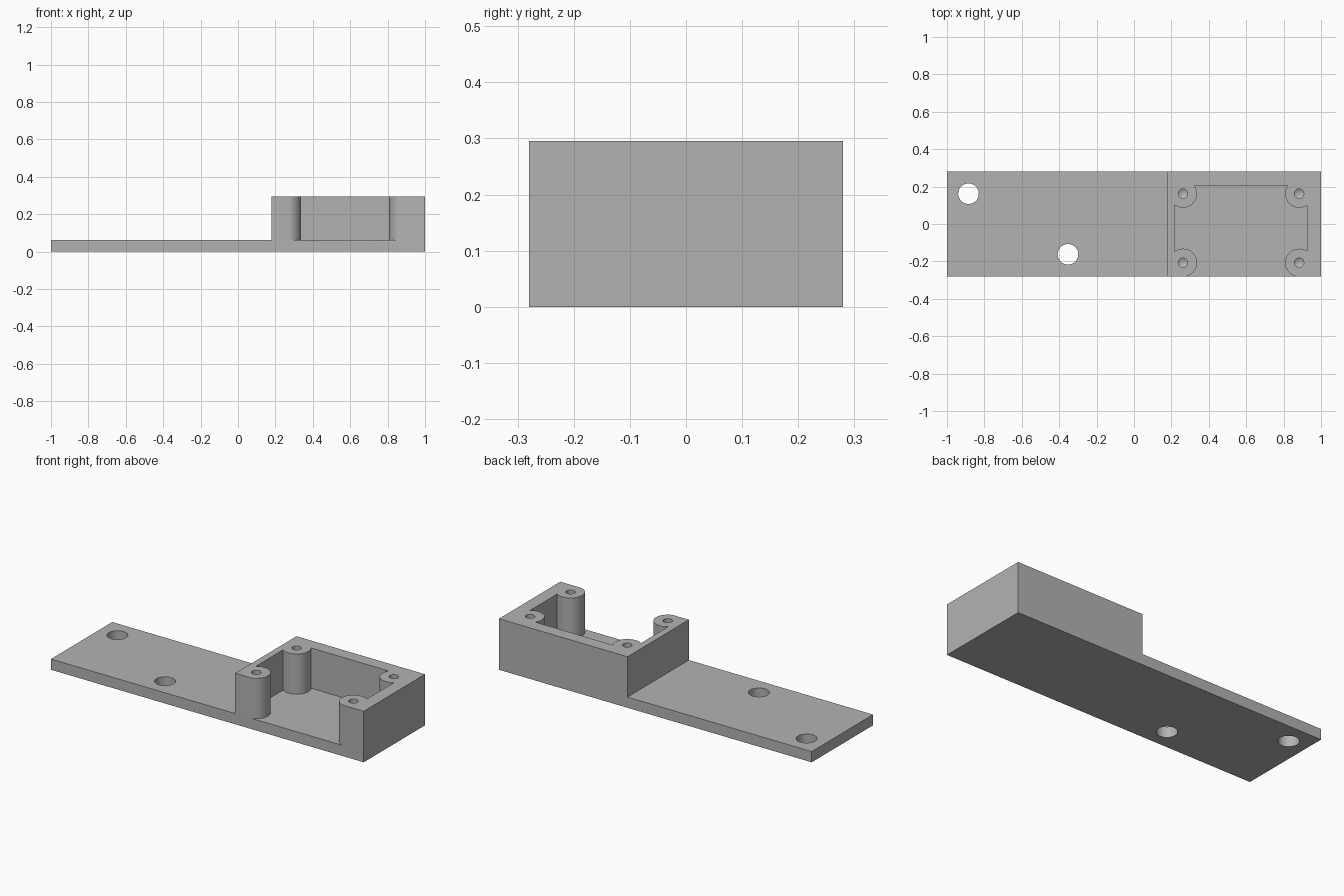
import bpy, bmesh
from math import sin, cos, pi, asin, acos

old = bpy.data.objects.get("Cube")
if old:
    bpy.data.objects.remove(old, do_unlink=True)

LENGTH, HALF_Y = 1.0, 0.28
FLOOR, TOP = 0.062, 0.295
BLOCK_X = 0.178                                # where the raised housing starts
IN_L, IN_R, IN_BACK = 0.217, 0.926, 0.205      # pocket walls
POST_X, POST_Y, POST_R = (0.262, 0.883), (-0.207, 0.162), 0.075

grey = bpy.data.materials.new("plain grey")
grey.use_nodes = True
grey.diffuse_color = (0.45, 0.45, 0.45, 1)
grey.node_tree.nodes["Principled BSDF"].inputs["Base Color"].default_value = grey.diffuse_color


def prism(name, points, offset):
    """Extrude a closed outline along an offset vector."""
    bm = bmesh.new()
    face = bm.faces.new([bm.verts.new(p) for p in points])
    new = bmesh.ops.extrude_face_region(bm, geom=[face])["geom"]
    bmesh.ops.translate(bm, vec=offset, verts=[v for v in new if isinstance(v, bmesh.types.BMVert)])
    bmesh.ops.recalc_face_normals(bm, faces=bm.faces)
    return make_object(name, bm)


def make_object(name, bm):
    mesh = bpy.data.meshes.new(name)
    bm.to_mesh(mesh)
    bm.free()
    mesh.materials.append(grey)
    obj = bpy.data.objects.new(name, mesh)
    bpy.context.collection.objects.link(obj)
    return obj


def drill(name, x, y, r, bottom, top, tip):
    """Round cutter with a pointed tip below the bottom height."""
    n = 40
    bm = bmesh.new()
    rings = [[bm.verts.new((x + r * cos(2 * pi * i / n), y + r * sin(2 * pi * i / n), z))
              for i in range(n)] for z in (bottom, top)]
    point = bm.verts.new((x, y, bottom - tip))
    bm.faces.new(rings[1])
    for i in range(n):
        j = (i + 1) % n
        bm.faces.new((rings[0][i], rings[0][j], rings[1][j], rings[1][i]))
        bm.faces.new((rings[0][j], rings[0][i], point))
    bmesh.ops.recalc_face_normals(bm, faces=bm.faces)
    return make_object(name, bm)


def arc(x, y, start, end, n=24):
    steps = [start + (end - start) * i / n for i in range(n + 1)]
    return [(x + POST_R * cos(a), y + POST_R * sin(a)) for a in steps]


# Stepped body: thin mounting plate and raised housing in one solid
side = [(-LENGTH, 0), (LENGTH, 0), (LENGTH, TOP), (BLOCK_X, TOP), (BLOCK_X, FLOOR), (-LENGTH, FLOOR)]
body = prism("mounting_bracket", [(x, -HALF_Y, z) for x, z in side], (0, 2 * HALF_Y, 0))

# Open-fronted pocket whose outline wraps round the four corner posts
(xl, xr), (yf, yb) = POST_X, POST_Y
left = acos((IN_L - xl) / POST_R)
right = acos((IN_R - xr) / POST_R)
back = asin((IN_BACK - yb) / POST_R)
front = asin((-HALF_Y - yf) / POST_R)
front_l = arc(xl, yf, front, left)
back_l = arc(xl, yb, -left, back)
back_r = arc(xr, yb, pi - back, 2 * pi - right)
front_r = arc(xr, yf, right, pi - front)
outline = front_l + back_l + back_r + front_r
outline += [(front_r[-1][0], -0.4), (front_l[0][0], -0.4)]
cutters = [prism("pocket_cutter", [(x, y, FLOOR) for x, y in outline], (0, 0, 0.4))]

# Screw holes in the posts, and through holes in the plate
for x in POST_X:
    for y in POST_Y:
        cutters.append(drill("screw_hole_cutter", x, y, 0.025, 0.12, 0.4, 0.015))
for x, y in ((-0.885, 0.162), (-0.353, -0.162)):
    cutters.append(drill("plate_hole_cutter", x, y, 0.055, -0.1, 0.2, 0.02))

bpy.context.view_layer.objects.active = body
body.select_set(True)
for cutter in cutters:
    mod = body.modifiers.new("cut", 'BOOLEAN')
    mod.operation, mod.solver, mod.object = 'DIFFERENCE', 'EXACT', cutter
    bpy.ops.object.modifier_apply(modifier=mod.name)
    bpy.data.objects.remove(cutter, do_unlink=True)

bpy.ops.object.select_all(action='DESELECT')
body.select_set(True)
bpy.ops.object.shade_smooth_by_angle(angle=0.5)
